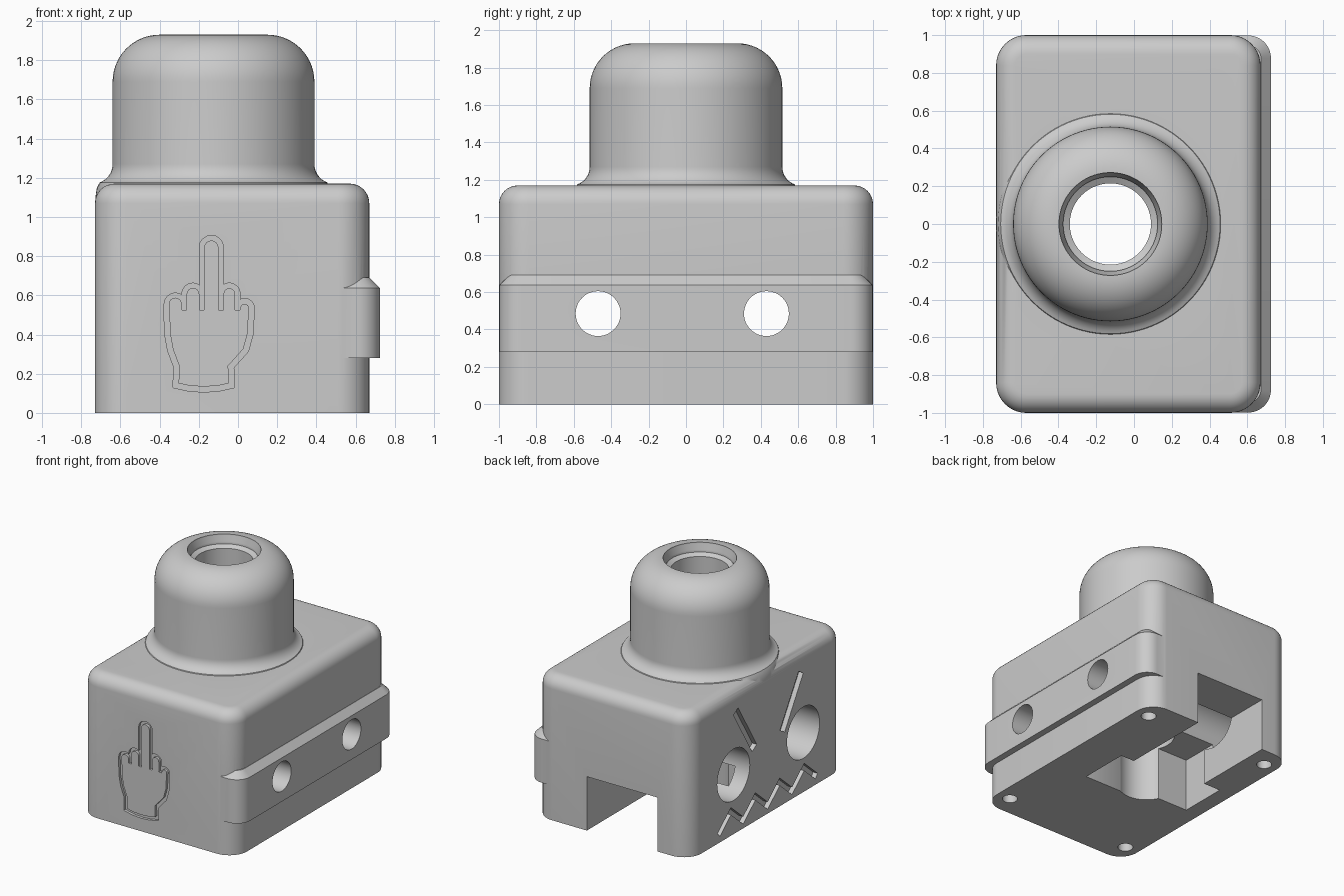
import bpy, bmesh, math
from mathutils import Matrix, Vector

cube = bpy.data.objects.get("Cube")
if cube:
    bpy.data.objects.remove(cube, do_unlink=True)

grey = bpy.data.materials.new("plain_grey")
grey.use_nodes = True
grey.diffuse_color = (0.6, 0.6, 0.6, 1)
grey.node_tree.nodes["Principled BSDF"].inputs["Base Color"].default_value = (0.6, 0.6, 0.6, 1)

AXIS_X = -0.125  # centre of the tower and bore


def to_object(bm, name):
    bmesh.ops.recalc_face_normals(bm, faces=bm.faces)
    mesh = bpy.data.meshes.new(name)
    bm.to_mesh(mesh)
    bm.free()
    mesh.materials.append(grey)
    obj = bpy.data.objects.new(name, mesh)
    bpy.context.collection.objects.link(obj)
    return obj


def box_bm(lo, hi):
    bm = bmesh.new()
    lo, hi = Vector(lo), Vector(hi)
    size = hi - lo
    bmesh.ops.create_cube(bm, size=1, matrix=Matrix.Translation((lo + hi) / 2) @ Matrix.Diagonal((*size, 1)))
    return bm


def box(name, lo, hi):
    return to_object(box_bm(lo, hi), name)


def rounded_box(name, lo, hi, corner, top, top_segments):
    bm = box_bm(lo, hi)
    upright = [e for e in bm.edges if abs(e.verts[0].co.z - e.verts[1].co.z) > 0.1]
    bmesh.ops.bevel(bm, geom=upright, offset=corner, segments=10, profile=0.5, affect='EDGES')
    rim = [e for e in bm.edges if all(v.co.z > hi[2] - 0.001 for v in e.verts)]
    bmesh.ops.bevel(bm, geom=rim, offset=top, segments=top_segments, profile=0.5, affect='EDGES')
    return to_object(bm, name)


def cylinder(name, start, end, radius):
    bm = bmesh.new()
    start, end = Vector(start), Vector(end)
    axis = end - start
    turn = axis.to_track_quat('Z', 'Y').to_matrix().to_4x4()
    bmesh.ops.create_cone(bm, cap_ends=True, segments=48, radius1=radius, radius2=radius,
                          depth=axis.length, matrix=Matrix.Translation((start + end) / 2) @ turn)
    return to_object(bm, name)


def lathe(name, profile):
    """Spin (radius, z) rings around the tower axis and cap both ends."""
    bm = bmesh.new()
    n = 96
    rings = [[bm.verts.new((AXIS_X + r * math.cos(math.tau * i / n), r * math.sin(math.tau * i / n), z))
              for i in range(n)] for r, z in profile]
    for a, b in zip(rings, rings[1:]):
        for i in range(n):
            j = (i + 1) % n
            bm.faces.new((a[i], a[j], b[j], b[i]))
    bm.faces.new(rings[0])
    bm.faces.new(rings[-1])
    return to_object(bm, name)


def groove(name, path, width, depth, place):
    """Mitred ribbon cutter along a 2D path, placed on a wall."""
    pts = [Vector(p) for p in path]
    bm = bmesh.new()
    rows = []
    for i, p in enumerate(pts):
        before = (p - pts[i - 1]).normalized() if i else None
        after = (pts[i + 1] - p).normalized() if i < len(pts) - 1 else None
        before, after = before or after, after or before
        mid = (before + after).normalized()
        side = Vector((-mid.y, mid.x)) * (width / 2 / max(mid.dot(after), 0.4))
        rows.append([bm.verts.new(place(q.x, q.y, d))
                     for q, d in ((p - side, -0.05), (p + side, -0.05), (p + side, depth), (p - side, depth))])
    for a, b in zip(rows, rows[1:]):
        for i in range(4):
            j = (i + 1) % 4
            bm.faces.new((a[i], a[j], b[j], b[i]))
    bm.faces.new(rows[0])
    bm.faces.new(rows[-1])
    return to_object(bm, name)


def combine(target, tool, operation):
    mod = target.modifiers.new(operation.lower(), 'BOOLEAN')
    mod.object, mod.operation, mod.solver = tool, operation, 'EXACT'
    bpy.ops.object.select_all(action='DESELECT')
    bpy.context.view_layer.objects.active = target
    target.select_set(True)
    bpy.ops.object.modifier_apply(modifier=mod.name)
    bpy.data.objects.remove(tool, do_unlink=True)


def arc(cx, cy, radius, start, end, steps):
    return [(cx + radius * math.cos(math.radians(start + (end - start) * i / steps)),
             cy + radius * math.sin(math.radians(start + (end - start) * i / steps))) for i in range(steps + 1)]


# Rounded block, side rail and tower
body = rounded_box("housing", (-0.73, -1, 0), (0.67, 1, 1.17), 0.16, 0.1, 8)
rail = rounded_box("side_rail", (0.2, -0.998, 0.28), (0.725, 0.998, 0.69), 0.12, 0.053, 1)
tower = lathe("tower", [(0.603, 0.95), (0.603, 1.1), (0.595, 1.15)]
              + arc(0.615, 1.27, 0.1, 250, 180, 8) + arc(0.275, 1.69, 0.24, 0, 90, 14))
combine(body, rail, 'UNION')
combine(body, tower, 'UNION')

# Stepped vertical bore
cutters = [lathe("bore", [(0.272, 2.1), (0.272, 1.92), (0.25, 1.88), (0.25, 1.86), (0.215, 1.84), (0.215, -0.1)])]

# Rear slot and the stepped pocket under the bore
cutters += [box("rear_slot", (AXIS_X - 0.32, 0.1, -0.1), (AXIS_X + 0.32, 1.1, 0.44)),
            box("pocket_right", (-0.13, -0.19, -0.1), (0.32, 0.23, 0.441)),
            box("pocket_left", (-0.6, -0.09, -0.1), (-0.12, 0.31, 0.442))]

# Cross holes with wide recesses on the left wall
for y in (-0.47, 0.43):
    cutters += [cylinder("recess", (-0.9, y, 0.485), (0.23, y, 0.485), 0.21),
                cylinder("cross_hole", (0.1, y, 0.485), (0.9, y, 0.485), 0.12)]

# Screw holes in the base
for x in (-0.61, 0.55):
    for y in (-0.83, 0.83):
        cutters.append(cylinder("screw_hole", (x, y, -0.1), (x, y, 0.25), 0.058))


def on_front(u, v, d):
    return (u, -1 + d, v)


def on_left(u, v, d):
    return (-0.73 + d, u, v)


# Engraved brows and zigzag mouth
for s in (-1, 1):
    cutters.append(groove("brow", [(-0.02 + s * 0.42, 0.99), (-0.02 + s * 0.18, 0.6)], 0.07, 0.04, on_left))
mouth = [(0.62 - 0.1575 * i, 0.2 if i % 2 else 0.065) for i in range(9)]
cutters.append(groove("mouth", mouth, 0.045, 0.04, on_left))

# Engraved hand outline
fingers = [(-0.365, -0.275, 0.6), (-0.275, -0.185, 0.65), (-0.185, -0.087, 0.893),
           (-0.087, -0.002, 0.65), (-0.002, 0.07, 0.57)]
for i, (left, right, top) in enumerate(fingers):
    r = (right - left) / 2
    path = [(left, 0.53)] + arc(left + r, top - r, r, 180, 0, 8) + [(right, 0.525)]
    cutters.append(groove("finger", path, 0.024 + 0.0007 * i, 0.02 + 0.0003 * i, on_front))
palm = [(-0.365, 0.54), (-0.36, 0.4), (-0.345, 0.32), (-0.315, 0.24), (-0.317, 0.14), (-0.25, 0.125),
        (-0.175, 0.12), (-0.1, 0.125), (-0.033, 0.14), (-0.036, 0.235), (0.04, 0.32), (0.062, 0.4), (0.07, 0.535)]
cutters.append(groove("palm", palm, 0.028, 0.022, on_front))

for cutter in cutters:
    combine(body, cutter, 'DIFFERENCE')

bpy.ops.object.shade_smooth_by_angle(angle=math.radians(30))
